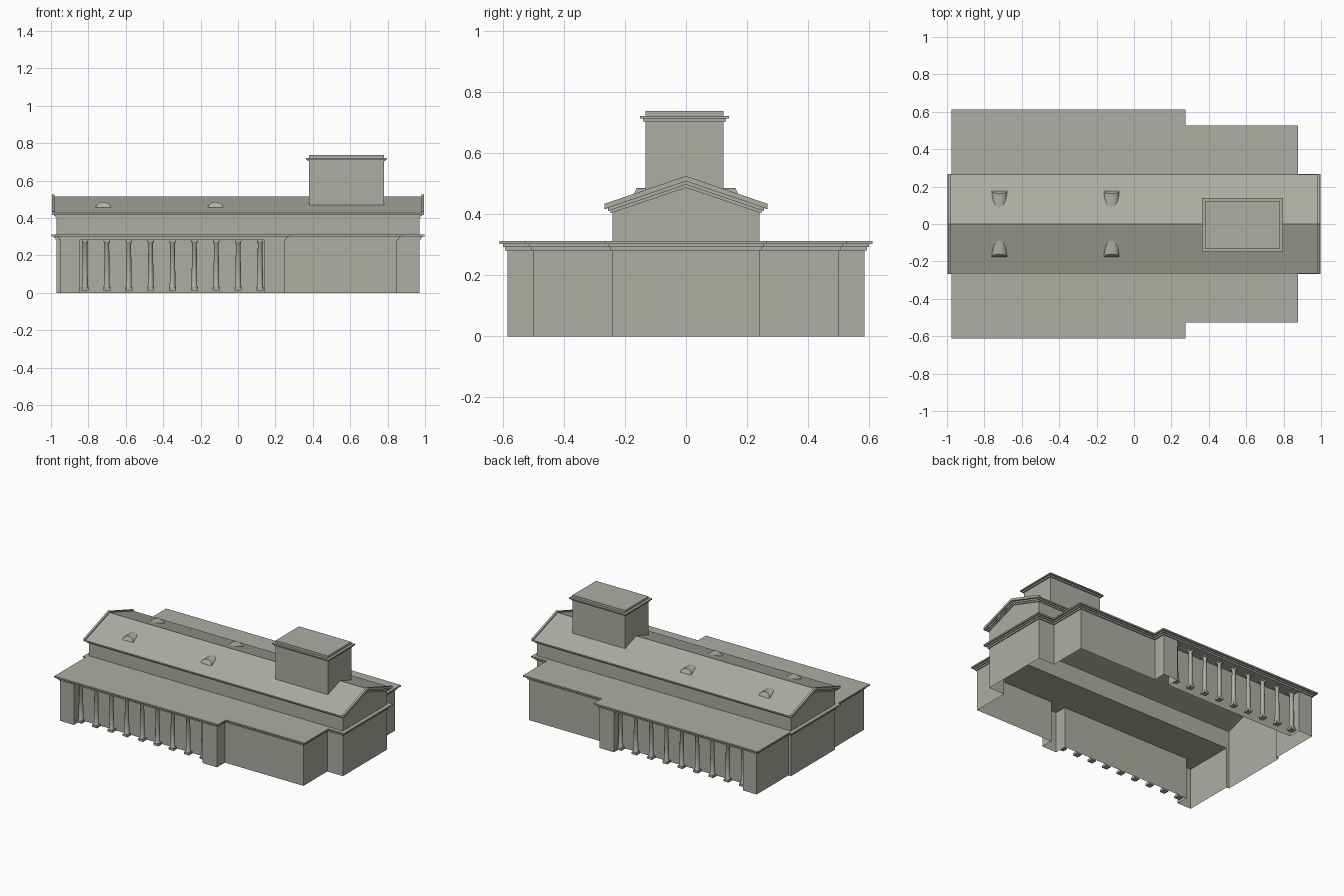
import bpy, bmesh, math
from mathutils import Matrix

if "Cube" in bpy.data.objects:
    bpy.data.objects.remove(bpy.data.objects["Cube"])

stone = bpy.data.materials.new("warm_grey_stone")
stone.diffuse_color = (0.42, 0.42, 0.37, 1)
stone.use_nodes = True
stone.node_tree.nodes["Principled BSDF"].inputs["Base Color"].default_value = stone.diffuse_color


def finish(name, bm, mirror=False):
    bmesh.ops.recalc_face_normals(bm, faces=bm.faces[:])
    me = bpy.data.meshes.new(name)
    bm.to_mesh(me)
    bm.free()
    me.materials.append(stone)
    ob = bpy.data.objects.new(name, me)
    bpy.context.collection.objects.link(ob)
    if mirror:
        m = ob.modifiers.new("mirror", 'MIRROR')
        m.use_axis = (False, True, False)
        m.use_clip = False
    return ob


def prism(bm, pts, vec, caps=True, closed=True):
    """Sweep a 3D outline along a vector."""
    a = [bm.verts.new(p) for p in pts]
    b = [bm.verts.new([p[k] + vec[k] for k in range(3)]) for p in pts]
    n = len(pts)
    for i in range(n if closed else n - 1):
        j = (i + 1) % n
        bm.faces.new((a[i], a[j], b[j], b[i]))
    if caps:
        bm.faces.new(a)
        bm.faces.new(b)


def box(bm, x0, x1, y0, y1, z0, z1):
    prism(bm, [(x0, y0, z0), (x1, y0, z0), (x1, y1, z0), (x0, y1, z0)], (0, 0, z1 - z0))


# Outer walls with the recessed loggia, open below
wall = [(-.97, 0), (-.97, -.24), (-.95, -.24), (-.95, -.585), (-.845, -.585), (-.845, -.5),
        (.14, -.5), (.14, -.585), (.25, -.585), (.25, -.5), (.85, -.5), (.85, -.24),
        (.97, -.24), (.97, 0)]
bm = bmesh.new()
prism(bm, [(x, y, 0) for x, y in wall], (0, 0, .29), caps=False, closed=False)
finish("lower_walls", bm, True)

# Stepped cornice and flat aisle roofs
for name, d, z0, z1 in (("cornice_lower_step", .007, .282, .293),
                        ("cornice_middle_step", .014, .293, .302),
                        ("aisle_roof", .026, .302, .312)):
    bm = bmesh.new()
    o = [(-.97 - d, 0), (-.97 - d, -.24 - d), (-.95 - d, -.24 - d), (-.95 - d, -.585 - d),
         (.25 + d, -.585 - d), (.25 + d, -.5 - d), (.85 + d, -.5 - d), (.85 + d, -.24 - d),
         (.97 + d, -.24 - d), (.97 + d, 0), (.97, 0), (.97, -.24), (-.97, -.24), (-.97, 0)]
    prism(bm, [(x, y, z0) for x, y in o], (0, 0, z1 - z0))
    finish(name, bm, True)

# Upper nave walls with gable ends
bm = bmesh.new()
gable = [(.24, .29), (.24, .412), (0, .492), (-.24, .412), (-.24, .29)]
for x in (-.97, .97):
    bm.faces.new([bm.verts.new((x, y, z)) for y, z in gable])
for y in (-.24, .24):
    bm.faces.new([bm.verts.new(p) for p in
                  ((-.97, y, .29), (.97, y, .29), (.97, y, .412), (-.97, y, .412))])
finish("nave_walls", bm)

# Pitched roof built of stepped chevron layers
SLOPE = .34


def chevron(bm, w, x0, x1, z0, z1):
    e = SLOPE * w
    prism(bm, [(x0, -w, z0 - e), (x0, 0, z0), (x0, w, z0 - e),
               (x0, w, z1 - e), (x0, 0, z1), (x0, -w, z1 - e)], (x1 - x0, 0, 0))


bm = bmesh.new()
chevron(bm, .248, -.977, .977, .487, .497)
chevron(bm, .256, -.983, .983, .497, .507)
chevron(bm, .265, -.985, .985, .507, .516)
finish("nave_roof", bm)
bm = bmesh.new()
for s in (-1, 1):
    chevron(bm, .267, min(s * .98, s * .995), max(s * .98, s * .995), .508, .525)
finish("gable_copings", bm)

# Half-round dormers
bm = bmesh.new()
for cx in (-.72, -.12):
    arc = [(cx + .041 * math.cos(math.pi * i / 12), .455 + .031 * math.sin(math.pi * i / 12))
           for i in range(13)]
    front = [bm.verts.new((x, -.177 + (z - .455) * .5, z)) for x, z in arc]
    back = [bm.verts.new((x, -.085, z)) for x, z in arc]
    bm.faces.new(front)
    for i in range(12):
        bm.faces.new((front[i], front[i + 1], back[i + 1], back[i]))
finish("dormers", bm, True)

# Tower with stepped bands
bm = bmesh.new()
for d, z0, z1 in ((0, .44, .738), (.008, .704, .714), (.017, .714, .722)):
    box(bm, .38 - d, .78 + d, -.133 - d, .123 + d, z0, z1)
finish("tower", bm)

# Loggia columns: turned shaft, square plinth and capital
bm = bmesh.new()
N, cx, cy = 12, -.818, -.545
profile = [(.018, .026), (.019, .032), (.015, .038), (.0145, .12), (.012, .262),
           (.015, .267), (.016, .273)]
rings = [[bm.verts.new((cx + r * math.cos(2 * math.pi * i / N),
                        cy + r * math.sin(2 * math.pi * i / N), z)) for i in range(N)]
         for r, z in profile]
for a, b in zip(rings, rings[1:]):
    for i in range(N):
        bm.faces.new((a[i], a[(i + 1) % N], b[(i + 1) % N], b[i]))
for f in bm.faces:
    f.smooth = True
box(bm, cx - .019, cx + .019, cy - .019, cy + .019, .012, .026)
box(bm, cx - .017, cx + .017, cy - .017, cy + .017, .273, .284)
cols = finish("loggia_columns", bm, True)
arr = cols.modifiers.new("row", 'ARRAY')
arr.count = 9
arr.use_relative_offset = False
arr.use_constant_offset = True
arr.constant_offset_displace = (.117, 0, 0)
